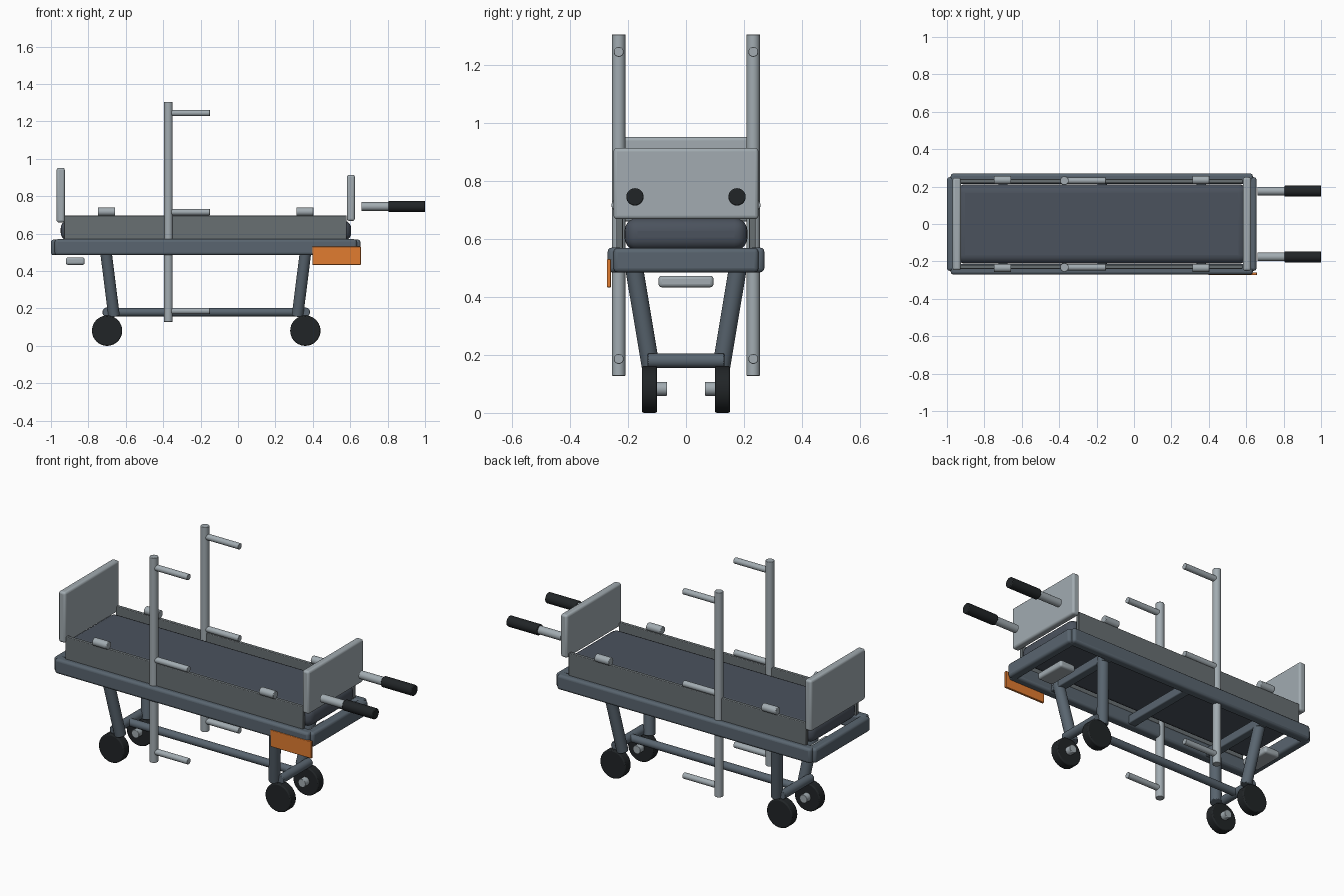
import bpy, math
from mathutils import Vector

if "Cube" in bpy.data.objects:
    bpy.data.objects.remove(bpy.data.objects["Cube"])


def material(name, color):
    m = bpy.data.materials.new(name)
    m.diffuse_color = (*color, 1)
    m.use_nodes = True
    m.node_tree.nodes["Principled BSDF"].inputs["Base Color"].default_value = m.diffuse_color
    return m


FRAME = material("frame_grey", (0.10, 0.13, 0.16))
PAD = material("pad_dark", (0.07, 0.085, 0.11))
PANEL = material("panel_grey", (0.14, 0.16, 0.17))
LIGHT = material("light_grey", (0.36, 0.41, 0.44))
BLACK = material("rubber", (0.015, 0.018, 0.02))
ORANGE = material("orange", (0.75, 0.2, 0.03))


def finish(ob, name, mat, bevel, segments=3):
    ob.name = name
    ob.data.materials.append(mat)
    if bevel:
        b = ob.modifiers.new("bevel", 'BEVEL')
        b.width, b.segments = bevel, segments
        b.limit_method, b.angle_limit = 'ANGLE', math.radians(40)
    bpy.ops.object.shade_smooth_by_angle(angle=math.radians(35))
    return ob


def box(name, lo, hi, mat, bevel=0.0, segments=3):
    lo, hi = Vector(lo), Vector(hi)
    bpy.ops.mesh.primitive_cube_add(size=1, location=(lo + hi) / 2)
    ob = bpy.context.object
    ob.scale = hi - lo
    bpy.ops.object.transform_apply(location=False, rotation=False, scale=True)
    return finish(ob, name, mat, bevel, segments)


def rod(name, a, b, r, mat, bevel=0.0, verts=24):
    a, b = Vector(a), Vector(b)
    bpy.ops.mesh.primitive_cylinder_add(vertices=verts, radius=r, depth=(b - a).length,
                                        location=(a + b) / 2)
    ob = bpy.context.object
    ob.rotation_euler = (b - a).to_track_quat('Z', 'Y').to_euler()
    return finish(ob, name, mat, bevel, 2)


# Bed frame: two end rails and three cross members
for x0, x1, end in ((-1.0, -0.945, "head"), (0.60, 0.655, "foot")):
    box(f"{end}_rail", (x0, -0.25, 0.485), (x1, 0.25, 0.568), FRAME, 0.014)
for x in (-0.70, -0.17, 0.36):
    box("cross_member", (x - 0.025, -0.245, 0.49), (x + 0.025, 0.245, 0.54), FRAME, 0.006)

# Mattress and end boards
box("mattress", (-0.948, -0.212, 0.56), (0.605, 0.212, 0.672), PAD, 0.045, 5)
box("headboard", (-0.97, -0.247, 0.66), (-0.926, 0.247, 0.952), LIGHT, 0.012)
box("footboard", (0.582, -0.25, 0.668), (0.625, 0.25, 0.914), LIGHT, 0.012)

# Parts mirrored left and right
for s in (-1, 1):
    side = "front" if s < 0 else "back"

    def yy(a, b):
        return min(s * a, s * b), max(s * a, s * b)

    # Side rail and low side panel
    y0, y1 = yy(0.215, 0.27)
    box(f"{side}_side_rail", (-0.98, y0, 0.485), (0.635, y1, 0.57), FRAME, 0.014)
    y0, y1 = yy(0.218, 0.24)
    box(f"{side}_side_panel", (-0.93, y0, 0.565), (0.58, y1, 0.697), PANEL, 0.004)

    # Side panel pins
    for x in (-0.703, 0.358):
        rod(f"{side}_panel_pin", (x - 0.046, s * 0.235, 0.717),
            (x + 0.046, s * 0.235, 0.717), 0.022, LIGHT, 0.003)

    # Tall pole with three arms
    rod(f"{side}_pole", (-0.372, s * 0.232, 0.128), (-0.372, s * 0.232, 1.305), 0.023, LIGHT, 0.002)
    for z in (0.186, 0.715, 1.245):
        rod(f"{side}_pole_arm", (-0.37, s * 0.232, z), (-0.15, s * 0.232, z), 0.017, LIGHT, 0.002)

    # Push handle with grip
    rod(f"{side}_handle", (0.66, s * 0.176, 0.745), (0.82, s * 0.176, 0.745), 0.023, LIGHT)
    rod(f"{side}_grip", (0.805, s * 0.176, 0.745), (1.0, s * 0.176, 0.745), 0.03, BLACK, 0.004)

    # Splayed legs, wheels and inner hubs
    for top, bottom, wx in ((-0.709, -0.663, -0.70), (0.364, 0.318, 0.36)):
        rod(f"{side}_leg", (top, s * 0.183, 0.525), (bottom, s * 0.122, 0.16), 0.031, FRAME, 0.003)
        rod(f"{side}_wheel", (wx, s * 0.10, 0.081), (wx, s * 0.152, 0.081), 0.081, BLACK, 0.006, 40)
        rod(f"{side}_wheel_hub", (wx, s * 0.065, 0.083), (wx, s * 0.12, 0.083), 0.024, LIGHT, 0.002)

# Lower axle bars and central spine
for x in (-0.70, 0.36):
    rod("axle_bar", (x, -0.132, 0.18), (x, 0.132, 0.18), 0.025, FRAME, 0.003)
rod("lower_spine", (-0.70, 0, 0.18), (0.36, 0, 0.18), 0.022, FRAME)

# Foot pedals under both ends
for x in (-0.87, 0.53):
    box("pedal", (x - 0.05, -0.095, 0.433), (x + 0.05, 0.095, 0.473), LIGHT, 0.012)

# Orange tag plate on the front side
box("tag_plate", (0.397, -0.273, 0.433), (0.657, -0.259, 0.53), ORANGE, 0.003)
